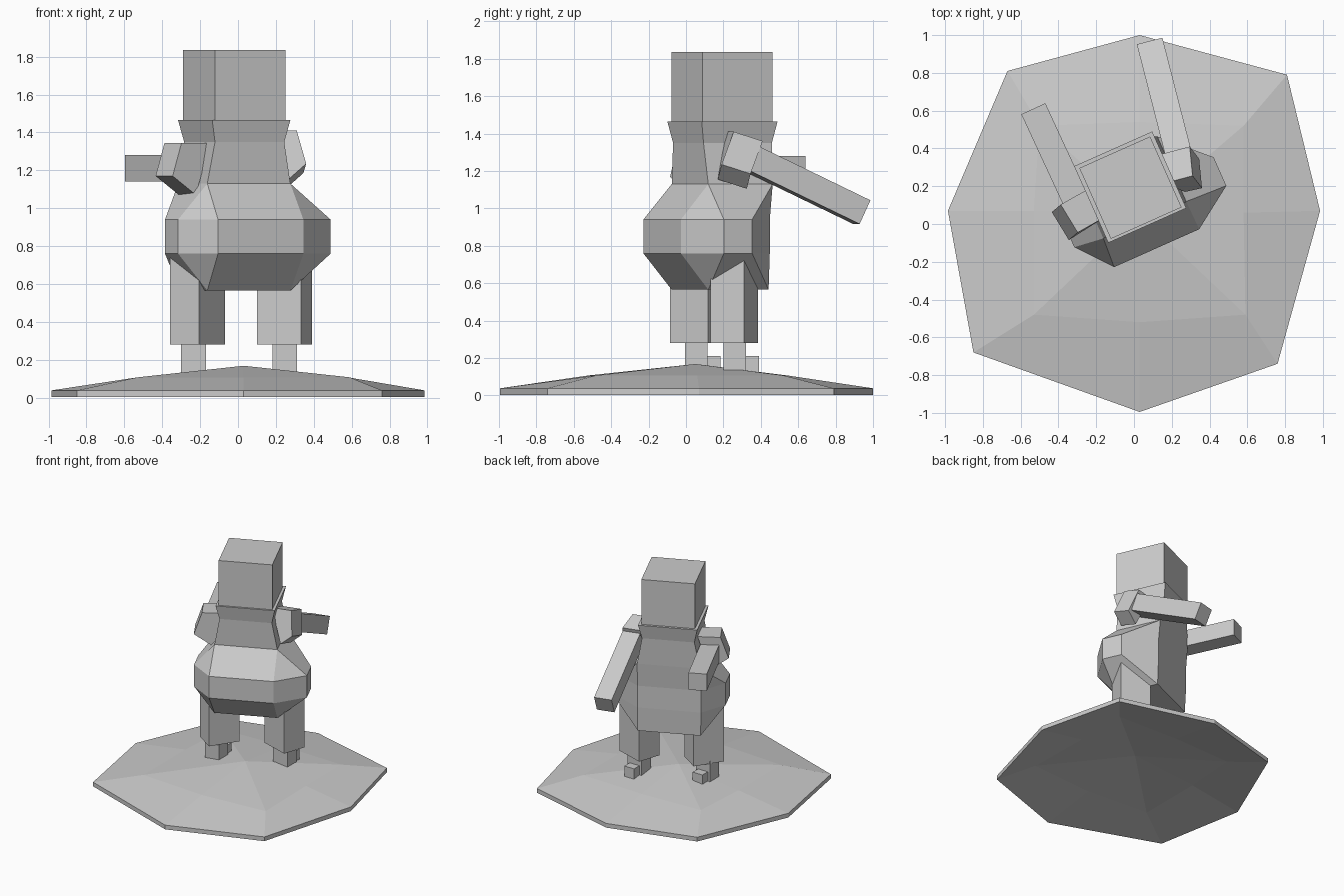
import bpy, bmesh, math
from mathutils import Vector

if "Cube" in bpy.data.objects:
    bpy.data.objects.remove(bpy.data.objects["Cube"])

ANGLE = math.radians(24)
CX, CY = -0.02, 0.195          # figure's axis on the base
U = Vector((math.cos(ANGLE), math.sin(ANGLE), 0))
V = Vector((-math.sin(ANGLE), math.cos(ANGLE), 0))
X, Y, Z = Vector((1, 0, 0)), Vector((0, 1, 0)), Vector((0, 0, 1))


def world(u, v, z):
    return Vector((CX, CY, z)) + U * u + V * v


def loft(name, rings):
    """Skin a list of equal-length rings and close the ends."""
    bm = bmesh.new()
    rows = [[bm.verts.new(p) for p in ring] for ring in rings]
    n = len(rows[0])
    for a, b in zip(rows, rows[1:]):
        for i in range(n):
            j = (i + 1) % n
            bm.faces.new((a[i], a[j], b[j], b[i]))
    for row in (rows[0][::-1], rows[-1]):
        if (row[0].co - row[n // 2].co).length > 0.001:
            bm.faces.new(row)
    bmesh.ops.remove_doubles(bm, verts=bm.verts[:], dist=0.0005)
    bmesh.ops.recalc_face_normals(bm, faces=bm.faces[:])
    me = bpy.data.meshes.new(name)
    bm.to_mesh(me)
    bm.free()
    ob = bpy.data.objects.new(name, me)
    bpy.context.collection.objects.link(ob)
    return ob


def centred_box(name, centre, a, b, c):
    """Box from its centre and three edge vectors."""
    p = Vector(centre) - (a + b + c) / 2
    ring = [p, p + a, p + a + b, p + b]
    return loft(name, [ring, [q + c for q in ring]])


def square_ring(z, half, back, front):
    """Four corners, doubled to match the eight-sided belly."""
    uv = [(-half, back), (half, back), (half, back), (half, front),
          (half, front), (-half, front), (-half, front), (-half, back)]
    return [world(u, v, z) for u, v in uv]


# Domed eight-sided ground plate, an even shell with a hollow underside
rim = [(0.03, -0.995), (0.76, -0.74), (0.985, 0.07), (0.81, 0.79),
       (0.03, 1.0), (-0.67, 0.81), (-0.985, 0.07), (-0.85, -0.68)]
inner = [(0.03, -0.52), (0.59, -0.48), (0.58, 0.06), (0.58, 0.52),
         (0.03, 0.54), (-0.5, 0.52), (-0.53, 0.07), (-0.53, -0.48)]
loft("ground_plate", [
    [(0.03, 0.05, 0.135)] * 8,
    [(x, y, 0.073) for x, y in inner],
    [(x, y, 0.003) for x, y in rim],
    [(x, y, 0.038) for x, y in rim],
    [(x, y, 0.107) for x, y in inner],
    [(0.03, 0.05, 0.168)] * 8])

# Torso with the bulging middle and flared collar
belly = [(-0.25, -0.352), (0.243, -0.352), (0.468, -0.20), (0.468, -0.035),
         (0.24, 0.17), (-0.245, 0.17), (-0.40, 0.0), (-0.40, -0.17)]
loft("torso", [
    square_ring(0.565, 0.24, -0.19, 0.163),
    [world(u, v, 0.76) for u, v in belly],
    [world(u, v, 0.94) for u, v in belly],
    square_ring(1.13, 0.24, -0.19, 0.187),
    square_ring(1.35, 0.20, -0.20, 0.20),
    square_ring(1.465, 0.226, -0.222, 0.222)])

# Head
centred_box("head", world(0, -0.003, 1.648), U * 0.41, V * 0.41, Z * 0.376)

# Legs splayed outwards, each with a foot and toe
legs = [("left", (-0.215, 0.067), 56.5, 0.245, 0.186, (-0.235, 0.055)),
        ("right", (0.245, 0.258), -18, 0.245, 0.19, (0.247, 0.26))]
for side, (x, y), deg, w, d, (fx, fy) in legs:
    t = math.radians(deg)
    across = Vector((math.cos(t), math.sin(t), 0))
    along = Vector((-math.sin(t), math.cos(t), 0))
    centred_box(side + "_leg", (x, y, 0.51), across * w, along * d, Z * 0.46)
    centred_box(side + "_foot", (fx, fy, 0.21), X * 0.13, Y * 0.12, Z * 0.18)
    centred_box(side + "_toe", (fx, fy + 0.095, 0.165),
                X * 0.09, Y * 0.07, Z * 0.09)


# Upper arms: a square outer end that widens towards the body
def upper_arm(name, corner, across, up, low_in, top_in):
    p, a, b, lo, hi = map(Vector, (corner, across, up, low_in, top_in))
    end = [p, p + a, p + a + b, p + b]
    loft(name, [end, [q + o for q, o in zip(end, (lo, lo, hi, hi))]])


upper_arm("left_upper_arm", (-0.435, 0.063, 1.17), (0.09, -0.148, 0.0),
          (0.047, 0.04, 0.175), (0.123, 0.08, -0.1), (0.15, 0.085, 0))
upper_arm("right_upper_arm", (0.36, 0.19, 1.235), (-0.015, 0.155, -0.05),
          (-0.05, 0.065, 0.175), (-0.09, -0.02, -0.08), (-0.15, -0.04, 0))


# Forearms, each running back from the centre of its end face
def forearm(name, end, direction, length):
    a = Vector(direction).normalized()
    w = a.cross(Z).normalized()
    centre = Vector(end) - a * length / 2
    centred_box(name, centre, w * 0.14, a * length, w.cross(a) * 0.14)


forearm("left_forearm", (-0.533, 0.61, 1.21), (-0.22, 0.475, 0), 0.60)
forearm("right_forearm", (0.09, 0.94, 0.98), (-0.148, 0.578, -0.28), 0.68)
